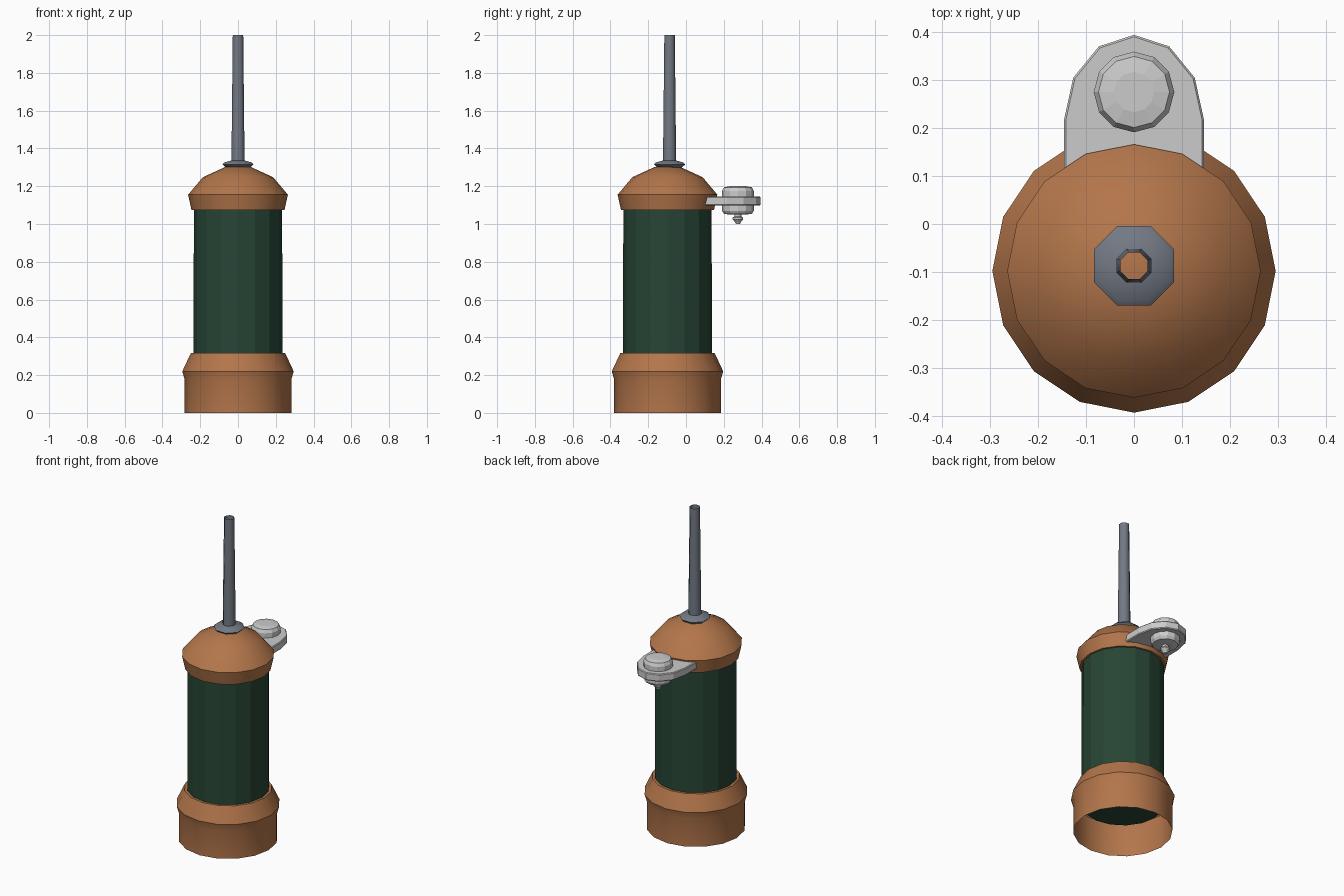
import bpy, bmesh
from math import cos, sin, pi, radians

if "Cube" in bpy.data.objects:
    bpy.data.objects.remove(bpy.data.objects["Cube"])


def material(name, rgb):
    m = bpy.data.materials.new(name)
    m.diffuse_color = (*rgb, 1)
    m.use_nodes = True
    m.node_tree.nodes["Principled BSDF"].inputs["Base Color"].default_value = m.diffuse_color
    return m


copper = material("copper", (0.45, 0.18, 0.07))
green = material("dark_green", (0.02, 0.06, 0.035))
steel = material("steel", (0.17, 0.19, 0.23))


def finish(name, bm, mat=None, smooth=None):
    bmesh.ops.recalc_face_normals(bm, faces=bm.faces)
    me = bpy.data.meshes.new(name)
    bm.to_mesh(me)
    bm.free()
    ob = bpy.data.objects.new(name, me)
    bpy.context.collection.objects.link(ob)
    if mat:
        me.materials.append(mat)
    if smooth:
        bpy.ops.object.select_all(action='DESELECT')
        ob.select_set(True)
        bpy.context.view_layer.objects.active = ob
        bpy.ops.object.shade_smooth_by_angle(angle=radians(smooth))
    return ob


def lathe(name, profile, sides, y, mat=None, turn=0, smooth=None, bottom=True, top=True):
    """Revolve (radius, z) points around a vertical axis at x=0, y."""
    bm = bmesh.new()
    rings = []
    for r, z in profile:
        angles = [turn + 2 * pi * i / sides for i in range(sides)]
        rings.append([bm.verts.new((r * cos(a), y + r * sin(a), z)) for a in angles])
    for a, b in zip(rings, rings[1:]):
        for i in range(sides):
            j = (i + 1) % sides
            bm.faces.new((a[i], a[j], b[j], b[i]))
    if bottom:
        bm.faces.new(rings[0][::-1])
    if top:
        bm.faces.new(rings[-1])
    return finish(name, bm, mat, smooth)


CAN_Y = -0.098
SPOUT_Y = -0.087
KNOB_Y = 0.275

# Open-bottomed base skirt
lathe("base_skirt", [(0.282, 0), (0.282, 0.175), (0.295, 0.22), (0.25, 0.316), (0.23, 0.316)],
      16, CAN_Y, copper, smooth=35, bottom=False, top=False)

# Faceted can body
lathe("can_body", [(0.235, 0.175), (0.234, 1.085)], 16, CAN_Y, green, top=False)

# Domed cap
lathe("dome_cap", [(0.23, 1.073), (0.246, 1.073), (0.264, 1.155), (0.186, 1.248), (0.065, 1.303)],
      16, CAN_Y, copper, smooth=35, bottom=False)

# Octagonal collar and open, tapered spout
lathe("spout_collar", [(0.068, 1.297), (0.09, 1.316), (0.078, 1.326), (0.038, 1.336)],
      8, SPOUT_Y, steel, turn=pi / 8, smooth=40, bottom=False, top=False)
lathe("spout", [(0.038, 1.3), (0.03, 2.0)], 8, SPOUT_Y, steel, turn=pi / 8,
      smooth=50, bottom=False, top=False)

# Rounded lug plate behind the cap, with a thin chamfer
bm = bmesh.new()
rings = []
for inset, z in [(0.004, 1.098), (0, 1.103), (0, 1.141), (0.004, 1.146)]:
    arc = [((0.146 - inset) * cos(pi * i / 6), 0.216 + (0.178 - inset) * sin(pi * i / 6))
           for i in range(7)]
    outline = [(0.146 - inset, 0.09)] + arc + [(inset - 0.146, 0.09)]
    rings.append([bm.verts.new((x, y, z)) for x, y in outline])
n = len(rings[0])
for a, b in zip(rings, rings[1:]):
    for i in range(n):
        bm.faces.new((a[i], a[(i + 1) % n], b[(i + 1) % n], b[i]))
bm.faces.new(rings[0][::-1])
bm.faces.new(rings[-1])
finish("lug_plate", bm)

# Knob through the plate
lathe("knob", [(0.045, 1.05), (0.074, 1.054), (0.084, 1.07), (0.084, 1.175),
               (0.074, 1.194), (0.042, 1.2)], 12, KNOB_Y)

# Small nipple under the knob
lathe("knob_nipple", [(0.011, 1.0), (0.014, 1.008), (0.028, 1.025), (0.028, 1.034),
                      (0.018, 1.04), (0.018, 1.052)], 12, KNOB_Y)
